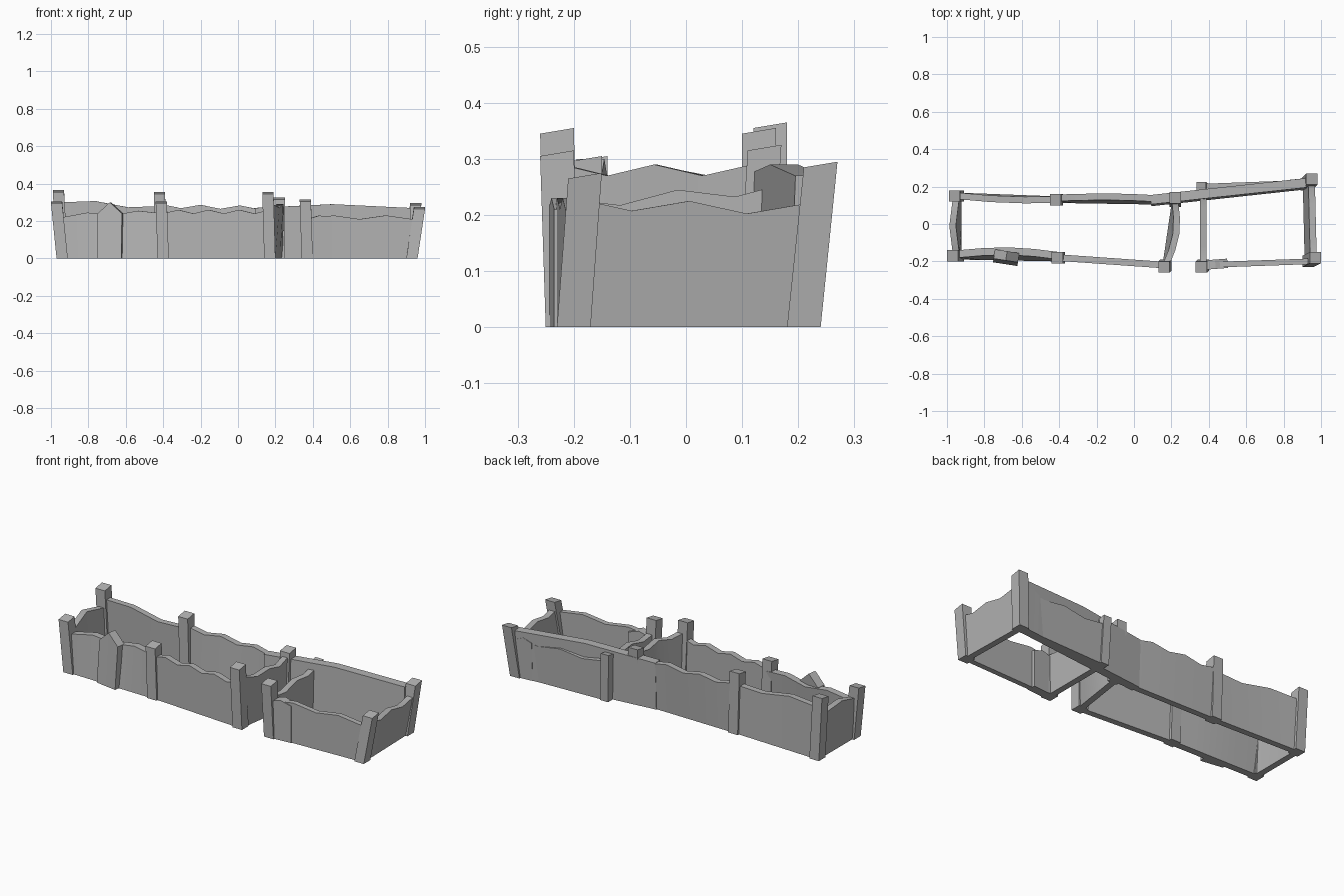
import bpy, bmesh, math
from mathutils import Vector

cube = bpy.data.objects.get("Cube")
if cube:
    bpy.data.objects.remove(cube, do_unlink=True)

stone = bpy.data.materials.new("grey stone")
stone.use_nodes = True
stone.diffuse_color = (0.45, 0.45, 0.45, 1)
stone.node_tree.nodes["Principled BSDF"].inputs["Base Color"].default_value = stone.diffuse_color


def finish(name, bm):
    """Turn the bmesh into a named stone object with sharp edges kept."""
    bmesh.ops.recalc_face_normals(bm, faces=bm.faces)
    mesh = bpy.data.meshes.new(name)
    bm.to_mesh(mesh)
    bm.free()
    mesh.materials.append(stone)
    part = bpy.data.objects.new(name, mesh)
    bpy.context.collection.objects.link(part)
    bpy.ops.object.select_all(action="DESELECT")
    part.select_set(True)
    bpy.context.view_layer.objects.active = part
    bpy.ops.object.shade_smooth_by_angle(angle=math.radians(30))


def post(name, x, y, height, lean_x=0, lean_y=0, half=0.03):
    """Leaning square post, its top sloping up towards the back; returns its foot."""
    bm = bmesh.new()
    bmesh.ops.create_cube(bm, size=2)
    for vert in bm.verts:
        side_x, side_y, level = vert.co
        vert.co = (x + side_x * half, y + side_y * half, 0)
        if level > 0:
            vert.co += Vector((lean_x, lean_y, height + side_y * half / 6))
    finish(name, bm)
    return Vector((x, y, 0))


def wall(name, start, end, first, last, steps, bump, lean=0, bow=0, thick=0.035):
    """Wall on a straight foot. The crest runs from the first to the last height,
    swinging up and down by bump; its top leans sideways and bows at mid-length."""
    start, end = Vector(start), Vector(end)
    along = (end - start).normalized()
    side = Vector((-along.y, along.x, 0))
    bm = bmesh.new()
    sections = []
    for i in range(steps + 1):
        t = i / steps
        height = first + (last - first) * t + bump * (-1) ** i
        foot = start.lerp(end, t)
        top = foot + side * (lean + bow * math.sin(math.pi * t))
        top.z = height
        out = side * thick / 2
        corners = (foot - out, foot + out, top + out, top - out)
        sections.append([bm.verts.new(corner) for corner in corners])
    for here, there in zip(sections, sections[1:]):
        for i in range(4):
            j = (i + 1) % 4
            bm.faces.new((here[i], here[j], there[j], there[i]))
    bm.faces.new(sections[0])
    bm.faces.new(sections[-1])
    finish(name, bm)


# Posts of the long pen
back_right = post("long_pen_back_right_post", -0.94, 0.15, 0.36, lean_x=-0.02)
front_right = post("long_pen_front_right_post", -0.94, -0.17, 0.3, lean_x=-0.03)
back_middle = post("long_pen_back_middle_post", -0.41, 0.13, 0.35, lean_x=-0.01)
front_middle = post("long_pen_front_middle_post", -0.4, -0.18, 0.3, lean_x=-0.01)
back_left = post("long_pen_back_left_post", 0.22, 0.12, 0.32, lean_y=0.02)
front_left = post("long_pen_front_left_post", 0.17, -0.22, 0.35, lean_x=-0.01, lean_y=-0.01)

# Walls of the long pen
wall("long_pen_back_right_wall", back_right, back_middle, 0.31, 0.27, 3, -0.01, bow=-0.01)
wall("long_pen_back_left_wall", back_middle, back_left, 0.28, 0.27, 6, 0.01, lean=0.01, bow=0.01)
wall("long_pen_front_right_wall", front_right, front_middle, 0.23, 0.25, 4, -0.01,
     lean=0.01, bow=0.02, thick=0.04)
wall("long_pen_front_left_wall", front_middle, front_left, 0.25, 0.25, 7, -0.01)
wall("long_pen_right_end_wall", back_right, front_right, 0.27, 0.25, 2, -0.02,
     lean=-0.01, bow=-0.02)
wall("long_pen_left_end_wall", front_left, back_left, 0.28, 0.28, 4, 0.01, bow=-0.03)

# Posts of the short pen
front_right = post("short_pen_front_right_post", 0.37, -0.22, 0.31, lean_x=-0.01, lean_y=-0.01)
back_right = post("short_pen_back_right_post", 0.37, 0.19, 0.27, lean_x=-0.01, lean_y=0.01, half=0.025)
back_left = post("short_pen_back_left_post", 0.92, 0.21, 0.29, lean_x=0.03, lean_y=0.03)
front_left = post("short_pen_front_left_post", 0.93, -0.2, 0.27, lean_x=0.04, lean_y=0.02)

# Walls of the short pen
wall("short_pen_front_wall", front_right, front_left, 0.22, 0.22, 4, -0.01, thick=0.03)
wall("short_pen_back_wall", back_right, back_left, 0.22, 0.22, 4, 0.01, lean=0.01, thick=0.03)
wall("short_pen_left_end_wall", back_left, front_left, 0.21, 0.22, 4, 0.01, lean=0.03)
wall("short_pen_right_end_wall", front_right, back_right, 0.22, 0.25, 4, 0.01)

# Thick patch slabs leaning on the walls
wall("front_hump_slab", (-0.75, -0.18, 0), (-0.62, -0.2, 0), 0.27, 0.27, 2, -0.03,
     lean=0.02, thick=0.05)
wall("back_corner_slab", (0.09, 0.12, 0), back_left, 0.28, 0.28, 2, -0.01, lean=0.01, thick=0.05)
wall("short_pen_front_slab", front_right, (0.5, -0.21, 0), 0.22, 0.22, 2, -0.01, thick=0.05)
wall("short_pen_back_slab", (0.82, 0.2, 0), back_left, 0.23, 0.23, 2, -0.01, lean=0.01, thick=0.05)
